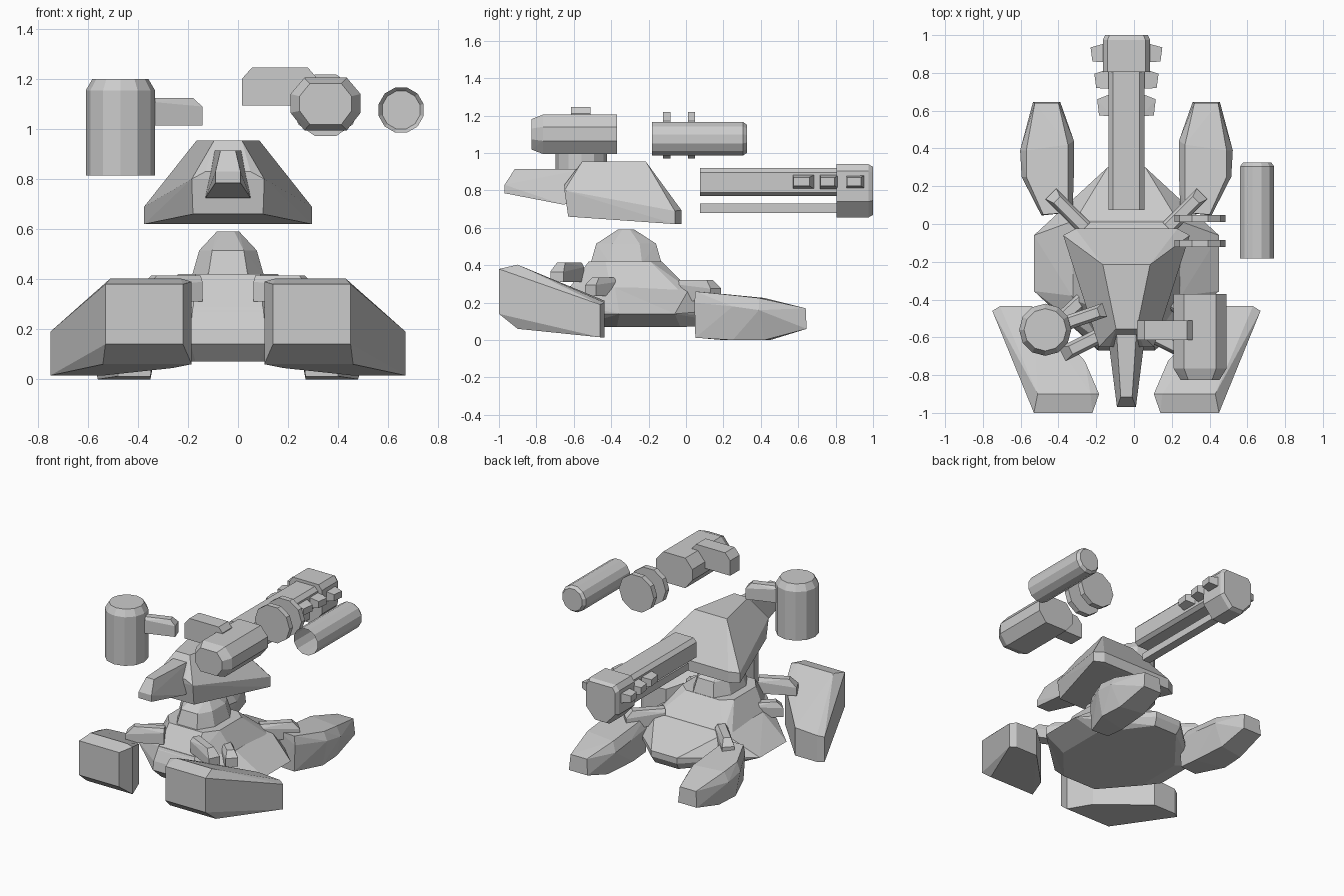
import bpy, bmesh
from math import sin, cos, pi, radians
from mathutils import Vector

CX = -0.04  # symmetry plane of the main body


def hull(name, pts):
    """Flat-faced convex solid around a few corner points."""
    bm = bmesh.new()
    for p in pts:
        bm.verts.new(p)
    res = bmesh.ops.convex_hull(bm, input=bm.verts[:])
    loose = [v for v in bm.verts if not v.link_faces]
    bmesh.ops.delete(bm, geom=loose, context='VERTS')
    bmesh.ops.dissolve_limit(bm, angle_limit=radians(2), verts=bm.verts[:], edges=bm.edges[:])
    bmesh.ops.recalc_face_normals(bm, faces=bm.faces[:])
    me = bpy.data.meshes.new(name)
    bm.to_mesh(me)
    bm.free()
    ob = bpy.data.objects.new(name, me)
    bpy.context.collection.objects.link(ob)
    return ob


def sym(name, pts):
    """Hull mirrored across the body plane; x is the distance from it."""
    return hull(name, [(CX + s * x, y, z) for x, y, z in pts for s in (-1, 1)])


def pair(name, pts):
    """Left and right copies of one part."""
    for s, side in ((-1, "left"), (1, "right")):
        hull(f"{side}_{name}", [(CX + s * x, y, z) for x, y, z in pts])


def strut(a, b, w, z0, z1, ch):
    """Corners of a bar with bevelled top edges and a bevelled far end."""
    a, b = Vector((*a, 0)), Vector((*b, 0))
    d = (b - a).normalized()
    n = Vector((-d.y, d.x, 0)) * w
    pts = []
    for s in (-1, 1):
        for p, z, k in ((a, z0, 1), (a, z1 - ch * .5, 1), (a, z1, .6),
                        (b, z0, 1), (b, z1 - ch, 1), (b - d * ch, z1, .6)):
            q = p + n * s * k
            pts.append((q.x, q.y, z))
    return pts


def ring_y(x, z, rx, rz, y, n):
    return [(x + rx * cos((i + .5) * 2 * pi / n + pi / 2), y,
             z + rz * sin((i + .5) * 2 * pi / n + pi / 2)) for i in range(n)]


def ring_z(x, y, r, z, n):
    return [(x + r * cos(i * 2 * pi / n), y + r * sin(i * 2 * pi / n), z) for i in range(n)]


# Base: wide lower hull and raised deck
sym("lower_base", [
    (.13, -.60, .07), (.33, -.37, .07), (.33, -.03, .07), (.09, .27, .08),
    (.15, -.67, .14), (.49, -.355, .14), (.49, -.06, .14), (.10, .30, .13),
    (.15, -.66, .20), (.10, .30, .17),
    (.14, -.62, .29), (.29, -.38, .28), (.27, .02, .28)])
sym("upper_base", [
    (.14, -.63, .27), (.29, -.40, .27), (.29, -.04, .27), (.26, .02, .27),
    (.13, -.52, .42), (.20, -.43, .42), (.20, -.19, .42), (.13, -.13, .42)])

# Turret ring: stacked elongated octagons
sym("turret_ring", [p for z, rx, ry in ((.41, .145, .19), (.515, .115, .16), (.59, .045, .045))
                    for p in ((rx, -.32 - ry * .45, z), (rx, -.32 + ry * .45, z),
                              (rx * .55, -.32 - ry, z), (rx * .55, -.32 + ry, z))])

# Front feet: heavy wedges turned outward
pair("front_foot", [
    (.18, -1, .38), (.49, -1, .38), (.19, -.9, .403), (.47, -.9, .403), (.145, -.9, .39),
    (.18, -1, .14), (.49, -1, .14), (.145, -.9, .06), (.50, -.9, .06),
    (.71, -.46, .19), (.67, -.435, .20), (.50, -.435, .21), (.22, -.725, .325),
    (.71, -.46, .015), (.67, -.435, .015), (.50, -.435, .015), (.22, -.725, .045)])

# Rear feet: boat-shaped pads
pair("rear_foot", [
    (.36, .64, .17), (.485, .64, .17), (.35, .645, .06), (.495, .645, .06),
    (.31, .42, .225), (.53, .39, .225), (.31, .06, .26), (.44, .05, .26), (.53, .25, .24),
    (.278, .44, .16), (.278, .27, .18), (.563, .39, .16), (.555, .25, .18),
    (.285, .07, .20), (.45, .045, .20),
    (.33, .45, 0), (.51, .42, 0), (.31, .20, 0), (.52, .25, 0),
    (.31, .06, .012), (.44, .05, .012)])

# Struts joining the base to the feet
pair("front_strut", strut((.12, -.58), (.34, -.69), .04, .31, .415, .05))
pair("middle_strut", strut((.20, -.37), (.35, -.51), .04, .235, .335, .04))
pair("rear_strut", strut((.22, -.02), (.40, .16), .04, .21, .32, .045))

# Head: tapered armour block with a beak
sym("head", [
    (.335, -.06, .62), (.27, -.025, .62), (.14, -.63, .66),
    (.335, -.06, .69), (.27, -.025, .695), (.145, -.65, .80), (.09, -.65, .83),
    (.125, -.215, .955), (.055, -.555, .955)])
sym("beak", [
    (.055, -.54, .915), (.03, -.915, .915), (.05, -.97, .83), (.05, -.97, .785),
    (.09, -.66, .725), (.09, -.54, .735)])

# Gun: bevelled barrel, under-rod, muzzle and side fins
sym("barrel", [(x, y, z) for y in (.075, .81)
               for x, z in ((.07, .77), (.095, .79), (.095, .895), (.07, .92))])
sym("under_rod", [(x, y, z) for y in (.075, .81) for x, z in ((.03, .68), (.03, .73))])
sym("muzzle", [(x * k, y, .8 + (z - .8) * k) for y, k in ((.805, 1), (.975, 1), (1, .9))
               for x, z in ((.05, .655), (.125, .74), (.125, .905), (.10, .94))])
for i, (y0, y1, w) in enumerate(((.57, .69, .155), (.715, .825, .17), (.855, .965, .19))):
    pair(f"gun_fin_{i + 1}", [(.08, y0, .805), (.08, y0, .885), (.08, y1, .805), (.08, y1, .885),
                              (w - .01, y0 + .005, .825), (w - .01, y0 + .005, .87),
                              (w, y1 - .03, .825), (w, y1 - .03, .87)])

# Floating canister with its side arm
hull("canister", ring_z(-.47, -.56, .138, .815, 12) + ring_z(-.47, -.56, .138, 1.155, 12)
     + ring_z(-.47, -.56, .112, 1.2, 12))
hull("canister_arm", strut((-.345, -.52), (-.155, -.455), .038, 1.015, 1.125, .035))

# Floating octagonal pod with its side arm
hull("pod", [(.35 + s * x * k, y, 1.1 + (z - 1.1) * kz)
             for y, k, kz in ((-.825, .74, .78), (-.765, 1, 1), (-.37, 1, 1))
             for x, z in ((.14, 1.065), (.14, 1.14), (.085, .995), (.085, 1.205))
             for s in (-1, 1)])
hull("pod_arm", [(x, y, z) for y in (-.615, -.51)
                 for x, z in ((.015, 1.095), (.015, 1.2), (.055, 1.245),
                              (.28, 1.245), (.31, 1.21), (.31, 1.095))])

# Two floating discs
for i, y in enumerate((-.122, .01)):
    hull(f"disc_{i + 1}", ring_y(.35, 1.095, .135, .13, y, 10)
         + ring_y(.35, 1.095, .135, .13, y + .038, 10))

# Floating tube: bevelled at the back, open at the front
tube = hull("tube", ring_y(.652, 1.076, .093, .093, -.183, 12)
            + ring_y(.652, 1.076, .093, .093, .305, 12)
            + ring_y(.652, 1.076, .078, .078, .325, 12))
bm = bmesh.new()
bm.from_mesh(tube.data)
bmesh.ops.delete(bm, geom=[f for f in bm.faces if f.normal.y < -.9], context='FACES_ONLY')
bm.to_mesh(tube.data)
bm.free()
